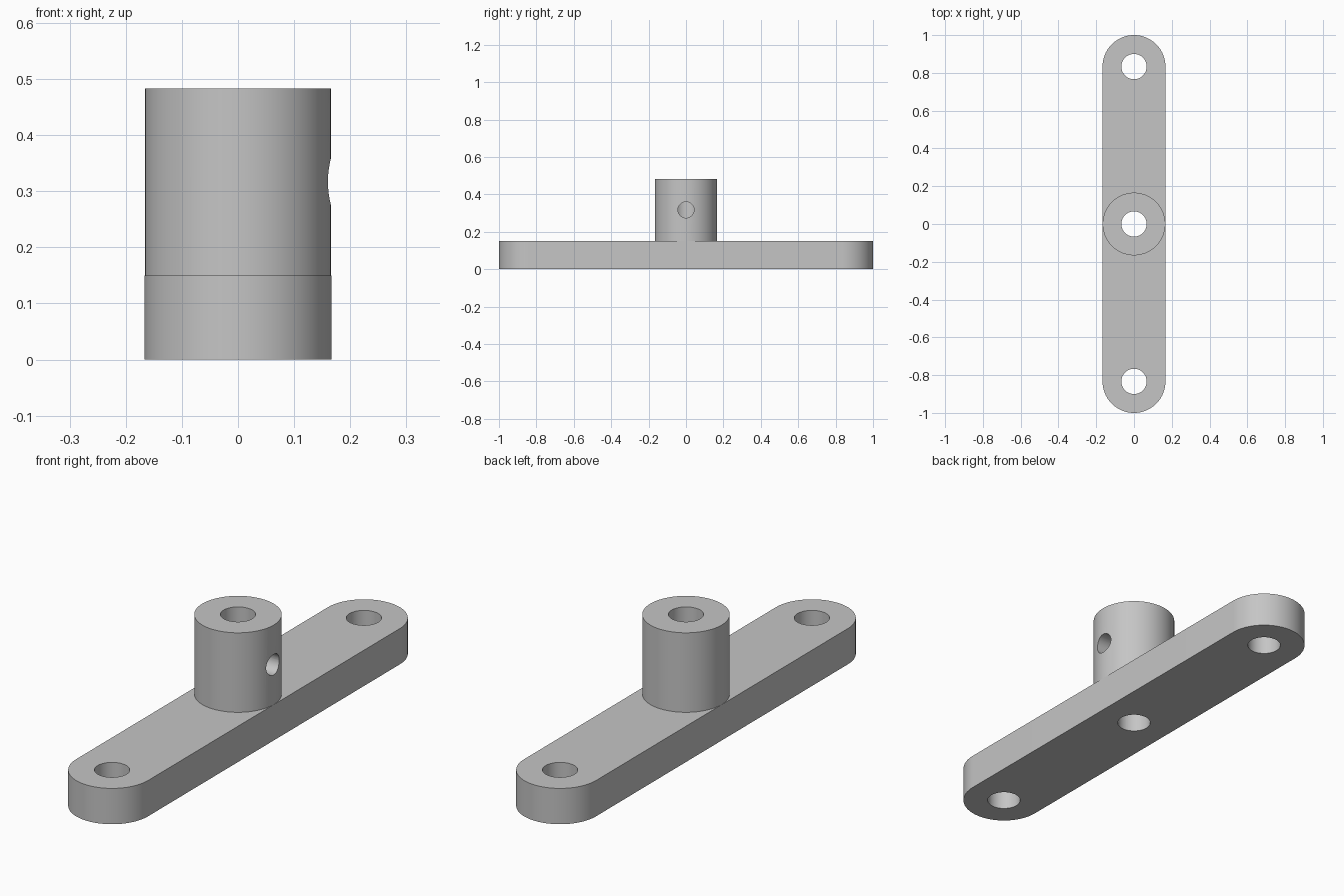
import bpy, bmesh, math

if "Cube" in bpy.data.objects:
    bpy.data.objects.remove(bpy.data.objects["Cube"])

WIDTH_R, BAR_H, TOP_Z = 1 / 6, 0.15, 0.483
BOSS_R, BORE_R, HOLE_Y = 0.166, 0.067, 5 / 6

grey = bpy.data.materials.new("grey_metal")
grey.diffuse_color = (0.56, 0.56, 0.56, 1)
grey.use_nodes = True
grey.node_tree.nodes["Principled BSDF"].inputs["Base Color"].default_value = grey.diffuse_color


def prism(name, outline, z0, z1):
    """Extrude a closed xy outline between two heights."""
    bm = bmesh.new()
    face = bm.faces.new([bm.verts.new((x, y, z0)) for x, y in outline])
    ext = bmesh.ops.extrude_face_region(bm, geom=[face])
    verts = [v for v in ext["geom"] if isinstance(v, bmesh.types.BMVert)]
    bmesh.ops.translate(bm, verts=verts, vec=(0, 0, z1 - z0))
    bmesh.ops.recalc_face_normals(bm, faces=bm.faces)
    mesh = bpy.data.meshes.new(name)
    bm.to_mesh(mesh)
    bm.free()
    mesh.materials.append(grey)
    obj = bpy.data.objects.new(name, mesh)
    bpy.context.collection.objects.link(obj)
    return obj


def arc(r, cy=0, start=0, sweep=2 * math.pi, n=96, closed=True):
    steps = n if closed else n + 1
    return [(r * math.cos(start + sweep * i / n), cy + r * math.sin(start + sweep * i / n))
            for i in range(steps)]


def boolean(target, tool, operation):
    mod = target.modifiers.new(tool.name, 'BOOLEAN')
    mod.operation, mod.solver, mod.object = operation, 'EXACT', tool
    bpy.context.view_layer.objects.active = target
    bpy.ops.object.modifier_apply(modifier=mod.name)
    bpy.data.objects.remove(tool)


# Flat bar with rounded ends
outline = (arc(WIDTH_R, HOLE_Y, 0, math.pi, 48, False)
           + arc(WIDTH_R, -HOLE_Y, math.pi, math.pi, 48, False))
bracket = prism("mounting_bar", outline, 0, BAR_H)

# Central boss
boolean(bracket, prism("boss", arc(BOSS_R), 0.07, TOP_Z), 'UNION')

# Two bolt holes and the central bore
for y in (-HOLE_Y, 0, HOLE_Y):
    boolean(bracket, prism("bore_cutter", arc(BORE_R, y, n=64), -0.1, 0.6), 'DIFFERENCE')

# Set screw hole from the +x side into the bore
screw = prism("screw_cutter", arc(0.043, n=48), 0.0, 0.3)
screw.rotation_euler.y = math.pi / 2
screw.location.z = 0.317
bpy.context.view_layer.update()
boolean(bracket, screw, 'DIFFERENCE')

# Smooth curved walls, sharp rims
bpy.ops.object.select_all(action='DESELECT')
bracket.select_set(True)
bpy.context.view_layer.objects.active = bracket
bpy.ops.object.shade_smooth_by_angle(angle=math.radians(30))
